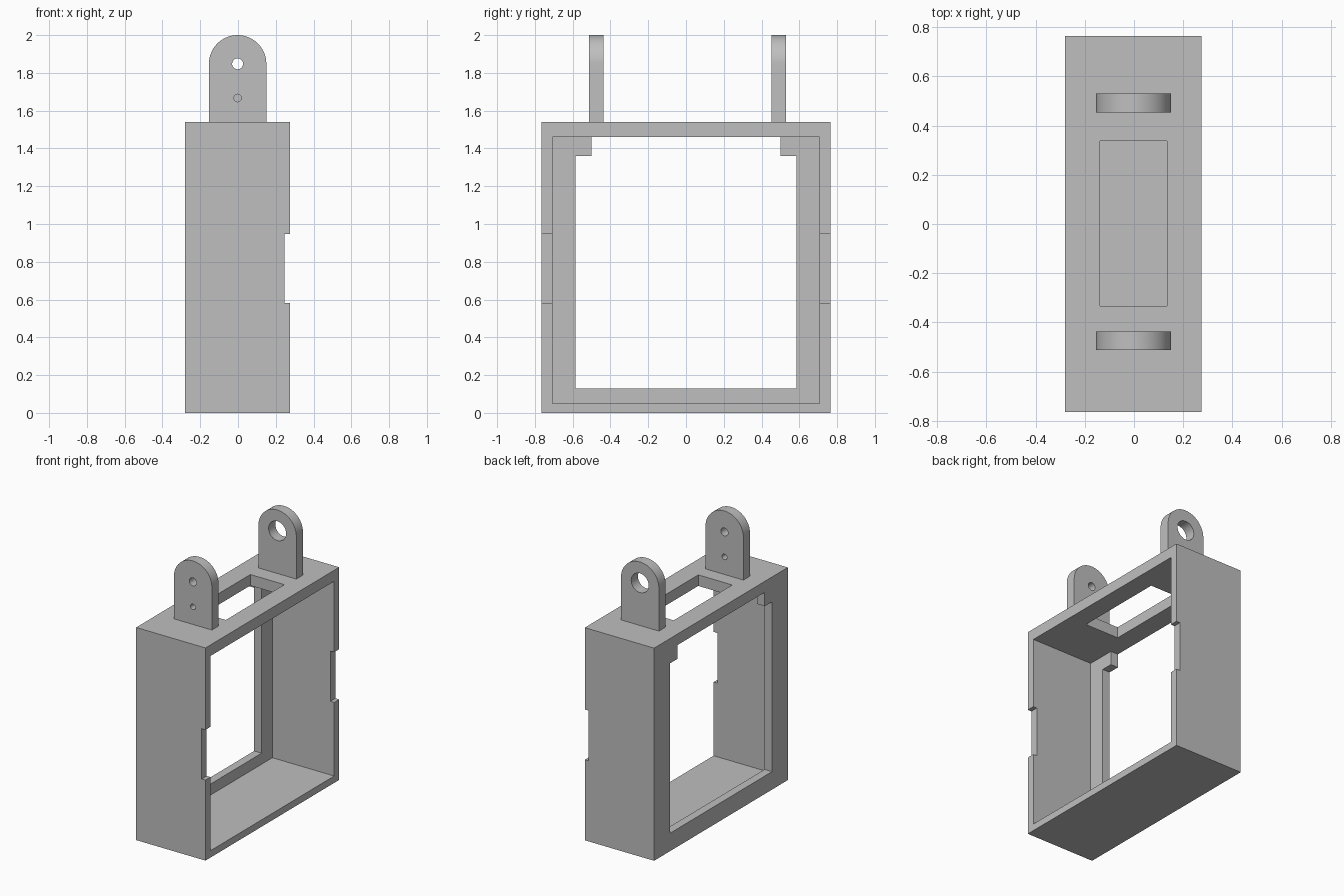
import bpy
import bmesh
from math import cos, sin, pi, radians

cube = bpy.data.objects.get("Cube")
if cube:
    bpy.data.objects.remove(cube, do_unlink=True)

grey = bpy.data.materials.new("plain grey")
grey.use_nodes = True
colour = (0.52, 0.52, 0.52, 1)
grey.diffuse_color = colour
grey.node_tree.nodes["Principled BSDF"].inputs["Base Color"].default_value = colour


def prism(name, profile, axis, low, high):
    """Extrude a 2D profile along x (profile in y, z) or y (profile in x, z)."""
    place = {"x": lambda a, b, t: (t, a, b), "y": lambda a, b, t: (a, t, b)}[axis]
    bm = bmesh.new()
    start = [bm.verts.new(place(a, b, low)) for a, b in profile]
    end = [bm.verts.new(place(a, b, high)) for a, b in profile]
    bm.faces.new(start)
    bm.faces.new(end)
    for i in range(len(profile)):
        j = (i + 1) % len(profile)
        bm.faces.new((start[i], start[j], end[j], end[i]))
    bmesh.ops.recalc_face_normals(bm, faces=bm.faces)
    mesh = bpy.data.meshes.new(name)
    bm.to_mesh(mesh)
    bm.free()
    mesh.materials.append(grey)
    obj = bpy.data.objects.new(name, mesh)
    bpy.context.collection.objects.link(obj)
    return obj


def box(name, x, y, z):
    corners = [(y[0], z[0]), (y[1], z[0]), (y[1], z[1]), (y[0], z[1])]
    return prism(name, corners, "x", *x)


def arc(cx, cz, r, start, sweep, steps):
    return [(cx + r * cos(start + sweep * i / steps),
             cz + r * sin(start + sweep * i / steps)) for i in range(steps + 1)]


def activate(obj):
    bpy.ops.object.select_all(action="DESELECT")
    obj.select_set(True)
    bpy.context.view_layer.objects.active = obj


def cut(obj, cutter):
    cutter.hide_render = True
    mod = obj.modifiers.new("cut", "BOOLEAN")
    mod.operation = "DIFFERENCE"
    mod.solver = "EXACT"
    mod.object = cutter
    activate(obj)
    bpy.ops.object.modifier_apply(modifier=mod.name)
    bpy.data.objects.remove(cutter, do_unlink=True)


# Housing: a box hollowed from its +x side, leaving a thin lip at -x
top = 1.54
ceiling = 1.46
housing = box("housing", (-0.28, 0.275), (-0.765, 0.765), (0, top))
cut(housing, box("cavity", (-0.22, 0.4), (-0.708, 0.708), (0.05, ceiling)))

# Window through the lip, with a square tab left in each upper corner
half_window = [(0.585, 0.13), (0.585, 1.36), (0.5, 1.36), (0.5, ceiling)]
window = half_window + [(-y, z) for y, z in reversed(half_window)]
cut(housing, prism("window", window, "x", -0.4, -0.1))

# Slot in the top wall, and a shallow notch in the open edge of both side walls
cut(housing, box("slot", (-0.138, 0.135), (-0.333, 0.338), (1.4, 1.6)))
cut(housing, box("notches", (0.245, 0.4), (-0.9, 0.9), (0.583, 0.947)))

# Round-topped lugs with their pin holes as (height, radius)
lugs = {
    "front_lug": (-0.513, -0.437, [(1.848, 0.029), (1.667, 0.02)]),
    "back_lug": (0.453, 0.53, [(1.848, 0.07)]),
}
centre, radius = -0.002, 0.152
for name, (near, far, holes) in lugs.items():
    outline = arc(centre, 2 - radius, radius, 0, pi, 32)
    outline += [(centre - radius, top - 0.02), (centre + radius, top - 0.02)]
    lug = prism(name, outline, "y", near, far)
    for height, r in holes:
        circle = arc(centre, height, r, 0, 2 * pi, 32)[:-1]
        cut(lug, prism("hole", circle, "y", near - 0.1, far + 0.1))
    activate(lug)
    bpy.ops.object.shade_smooth_by_angle(angle=radians(30))
